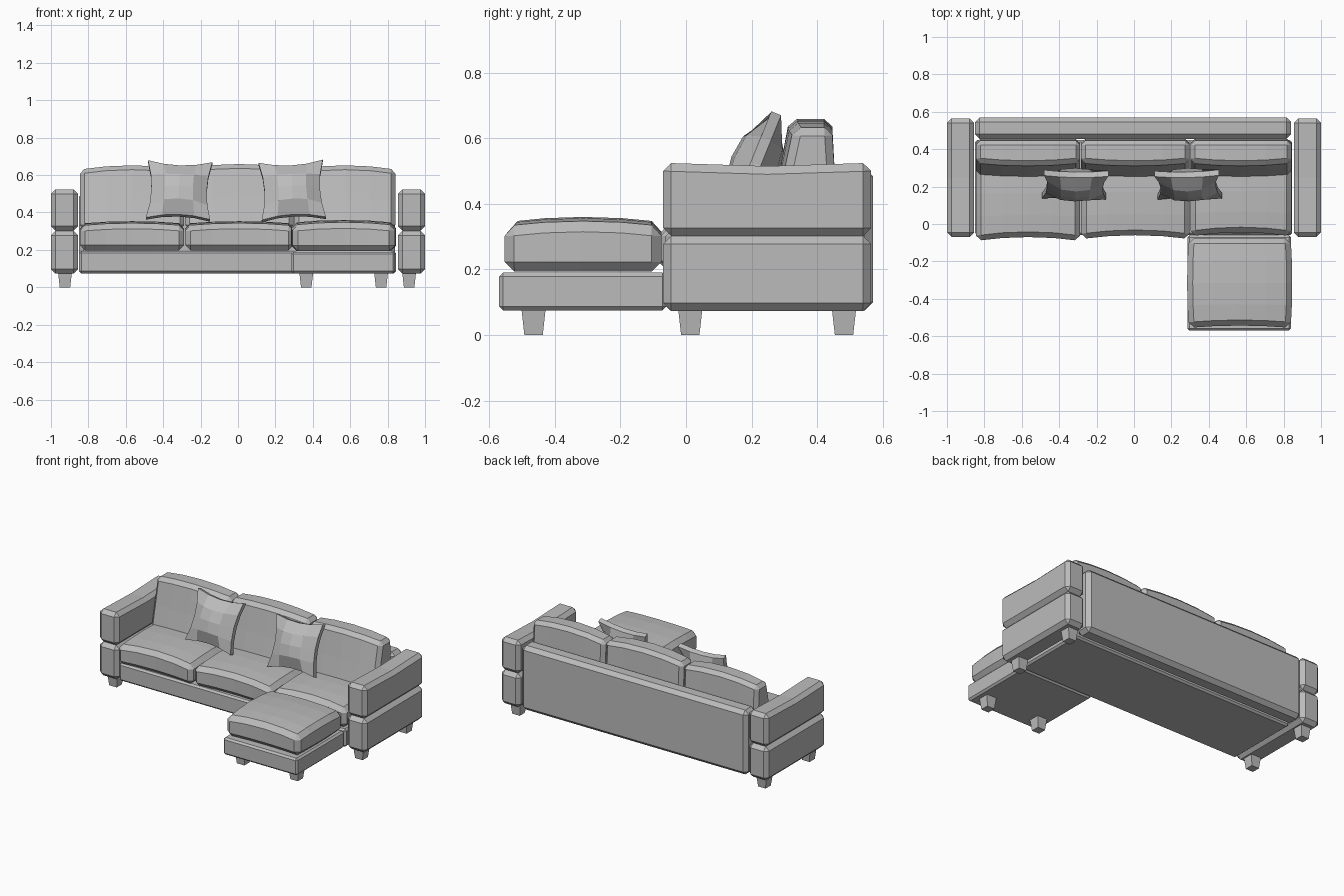
import bpy
import bmesh
from math import radians
from mathutils import Matrix, Vector

cube = bpy.data.objects.get("Cube")
if cube:
    bpy.data.objects.remove(cube)

GREY = (0.5, 0.5, 0.5, 1)
fabric = bpy.data.materials.new("grey_fabric")
fabric.use_nodes = True
fabric.diffuse_color = GREY
fabric.node_tree.nodes["Principled BSDF"].inputs["Base Color"].default_value = GREY


def block(name, xr, yr, zr, bevel=0.02, cuts=0, shape=None):
    """Chamfered box; shape(u, v, w) returns an offset, with u, v, w from -1 to 1."""
    bm = bmesh.new()
    bmesh.ops.create_cube(bm, size=2)
    if cuts:
        bmesh.ops.subdivide_edges(bm, edges=bm.edges[:], cuts=cuts, use_grid_fill=True)
    ranges = (xr, yr, zr)
    for vert in bm.verts:
        p = vert.co.copy()
        base = Vector([(a + b) / 2 + (b - a) / 2 * t for (a, b), t in zip(ranges, p)])
        vert.co = base + (Vector(shape(*p)) if shape else Vector())
    mesh = bpy.data.meshes.new(name)
    bm.to_mesh(mesh)
    bm.free()
    mesh.materials.append(fabric)
    obj = bpy.data.objects.new(name, mesh)
    bpy.context.collection.objects.link(obj)
    if bevel:
        mod = obj.modifiers.new("Chamfer", 'BEVEL')
        mod.width = bevel
        mod.segments = 1
        mod.limit_method = 'ANGLE'
        mod.angle_limit = radians(40)
    return obj


def seat_shape(dome, side, front):
    """Raised top with softly curved sides."""
    def shape(u, v, w):
        top = max(w, 0)
        return (side * u * (1 - v * v),
                front * max(-v, 0) * (1 - u * u),
                dome * top * (2 - u * u - v * v) / 2)
    return shape


def arm_shape(u, v, w):
    return (0, 0, -0.01 * max(w, 0) * (1 - v * v))


def back_shape(u, v, w):
    """Front face leans back, top edge arches."""
    front = max(-v, 0)
    lean = 0.035 * w - 0.015 * (1 - u * u)
    return (0, front * lean - 0.01 * max(v, 0) * max(w, 0),
            0.022 * max(w, 0) * (1 - u * u))


# Arms in two stacked pads
for side, sign in (("left", 1), ("right", -1)):
    xr = sorted((sign * 0.855, sign * 1.0))
    block(side + "_arm_lower", xr, (-0.07, 0.565), (0.073, 0.302), 0.025)
    block(side + "_arm_upper", xr, (-0.07, 0.565), (0.302, 0.525), 0.025, 1, arm_shape)

# Frame
block("seat_base", (-0.85, 0.845), (-0.06, 0.45), (0.075, 0.195), 0.012)
block("chaise_base", (0.285, 0.84), (-0.57, -0.06), (0.075, 0.19), 0.012)
block("back_panel", (-0.85, 0.84), (0.455, 0.57), (0.075, 0.51), 0.025)

# Seat and back cushions
columns = (("right", -0.845, -0.288, -0.09, 0.63),
           ("middle", -0.283, 0.297, -0.08, 0.637),
           ("left", 0.302, 0.842, -0.065, 0.63))
for side, x0, x1, front, top in columns:
    block(side + "_seat_cushion", (x0, x1), (front, 0.42), (0.198, 0.328), 0.028, 3,
          seat_shape(0.026, 0, 0.02))
    block(side + "_back_cushion", (x0, x1), (0.295, 0.455), (0.31, top), 0.028, 3,
          back_shape)
block("chaise_cushion", (0.292, 0.838), (-0.555, -0.075), (0.193, 0.33), 0.03, 3,
      seat_shape(0.03, 0.008, 0.012))


# Throw pillows with pinched corners
def pillow_shape(u, v, w):
    puff = 0.061 * ((1 - u * u) * (1 - w * w)) ** 0.6
    pinch = 0.024
    return (-pinch * u * (1 - w * w), v * puff, -pinch * w * (1 - u * u))


for side, x, roll in (("right", -0.315, 2), ("left", 0.29, -3)):
    pillow = block(side + "_pillow", (-0.172, 0.172), (-0.016, 0.016), (-0.165, 0.165),
                   0, 3, pillow_shape)
    pillow.matrix_world = (Matrix.Translation((x, 0.21, 0.515))
                           @ Matrix.Rotation(radians(-22), 4, 'X')
                           @ Matrix.Rotation(radians(roll), 4, 'Y'))


# Tapered legs
def leg_shape(u, v, w):
    taper = 0.009 * min(w, 0)
    return (u * taper, v * taper, 0)


legs = [("chaise_leg", x, -0.465) for x in (0.365, 0.765)]
legs += [("arm_leg", x, y) for x in (-0.925, 0.915) for y in (0.013, 0.482)]
for name, x, y in legs:
    block(name, (x - 0.037, x + 0.037), (y - 0.037, y + 0.037), (0, 0.08), 0, 0, leg_shape)
